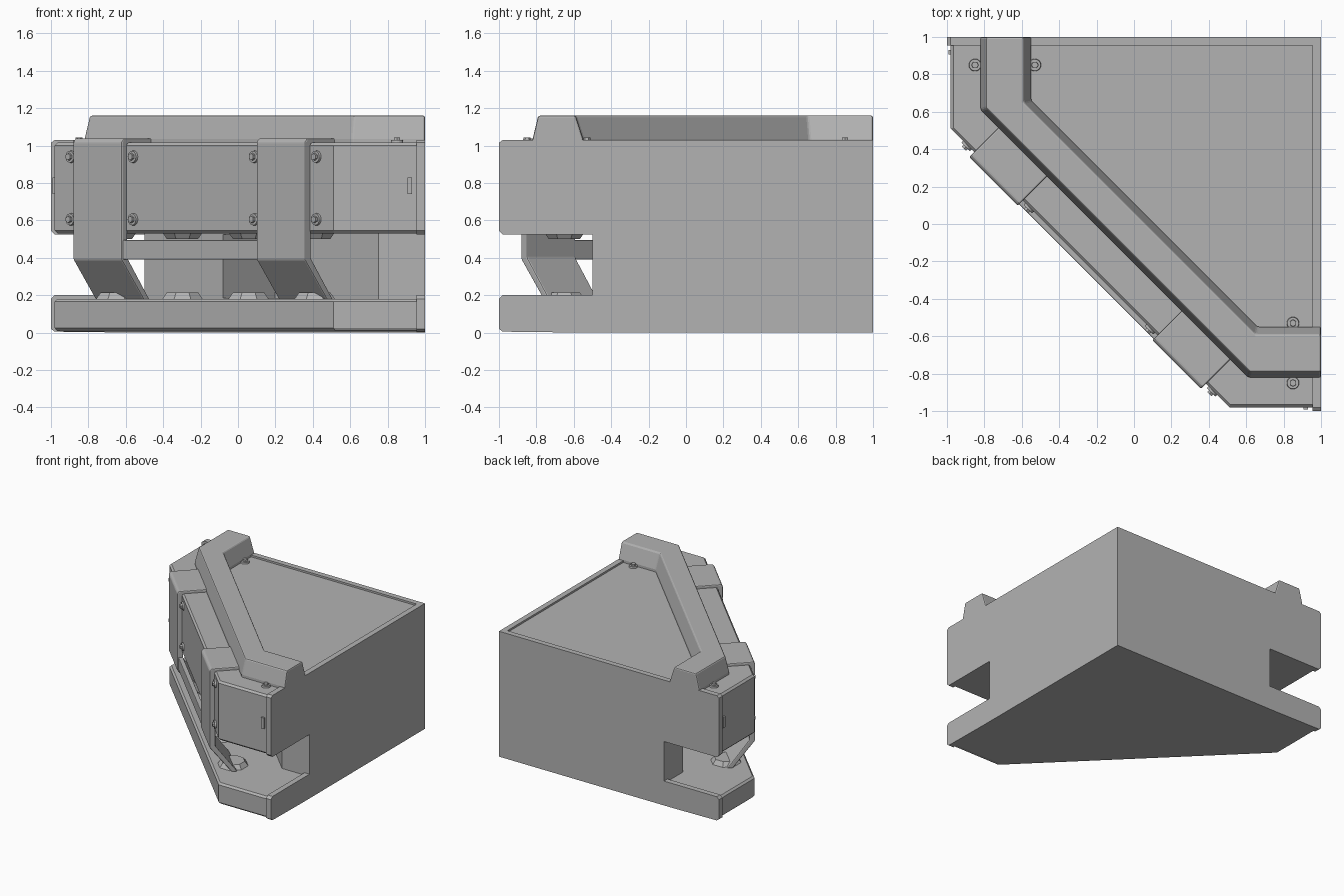
import bpy, bmesh, math
from mathutils import Matrix, Vector

if "Cube" in bpy.data.objects:
    bpy.data.objects.remove(bpy.data.objects["Cube"], do_unlink=True)

grey = bpy.data.materials.new("plain grey")
grey.use_nodes = True
grey.diffuse_color = (0.45, 0.45, 0.45, 1)
grey.node_tree.nodes["Principled BSDF"].inputs["Base Color"].default_value = grey.diffuse_color

DIAG = Matrix.Rotation(-math.pi / 4, 4, "Z")   # local x runs along the slanted face
SWAP = Matrix(((0, 1, 0, 0), (1, 0, 0, 0), (0, 0, 1, 0), (0, 0, 0, 1)))  # mirror over x = y


def finish(name, bm, matrix=Matrix(), bevel=0):
    bm.transform(matrix)
    bmesh.ops.recalc_face_normals(bm, faces=bm.faces)
    mesh = bpy.data.meshes.new(name)
    bm.to_mesh(mesh)
    bm.free()
    mesh.materials.append(grey)
    ob = bpy.data.objects.new(name, mesh)
    bpy.context.collection.objects.link(ob)
    if bevel:
        mod = ob.modifiers.new("soft edges", "BEVEL")
        mod.width, mod.segments, mod.limit_method = bevel, 2, "ANGLE"
    return ob


def loft(rings, closed=True):
    """Skin equal-length rings of points and cap both ends."""
    bm = bmesh.new()
    rows = [[bm.verts.new(p) for p in ring] for ring in rings]
    n = len(rows[0])
    for a, b in zip(rows, rows[1:]):
        for i in range(n):
            j = (i + 1) % n
            bm.faces.new((a[i], a[j], b[j], b[i]))
    bm.faces.new(rows[0])
    bm.faces.new(rows[-1])
    return bm


def prism(profile, x0, x1):
    return loft([[(x, y, z) for y, z in profile] for x in (x0, x1)])


def box(x0, x1, y0, y1, z0, z1):
    return prism([(y0, z0), (y1, z0), (y1, z1), (y0, z1)], x0, x1)


def cone(r1, r2, depth, sides, matrix):
    bm = bmesh.new()
    bmesh.ops.create_cone(bm, cap_ends=True, segments=sides, radius1=r1, radius2=r2,
                          depth=depth, matrix=matrix)
    return bm


def path(d, s, z, end):
    """Four points along the wall: inset d on the straights, x + y = s on the slant."""
    e = -1 + d
    return [(e, end, z), (e, s - e, z), (s - e, e, z), (end, e, z)]


# Body: base slab, deep recess and upper wall in one stack
stack = [(0.06, -0.42, 0.005), (0.03, -0.45, 0.01), (0.02, -0.47, 0.025), (0.02, -0.47, 0.165),
         (0.035, -0.45, 0.18), (0.5, 0.25, 0.18), (0.5, 0.25, 0.53), (0.035, -0.45, 0.53),
         (0.02, -0.47, 0.545), (0.02, -0.47, 1.0), (0.035, -0.45, 1.015)]
body = finish("wall_body", loft([path(d, s, z, 0.99) + [(0.99, 0.99, z)] for d, s, z in stack]))

# Niche in the slanted recess wall
cutter = finish("niche_cutter", box(-0.29, 0.29, 0.1, 0.57, 0.185, 0.525), DIAG)
cutter.hide_render = True
mod = body.modifiers.new("niche", "BOOLEAN")
mod.operation, mod.object, mod.solver = "DIFFERENCE", cutter, "EXACT"
bpy.context.view_layer.objects.active = body
bpy.ops.object.modifier_apply(modifier=mod.name)
bpy.data.objects.remove(cutter, do_unlink=True)

# Flat end plates with the C-shaped outline
outline = [(-1, 0.02), (-0.98, 0.005), (-0.57, 0), (1, 0), (1, 1.03), (-0.98, 1.03), (-1, 1.015),
           (-1, 0.545), (-0.98, 0.525), (-0.5, 0.525), (-0.5, 0.2), (-0.98, 0.2), (-1, 0.18)]
for name, m in (("left_end_plate", Matrix()), ("back_end_plate", SWAP)):
    finish(name, prism(outline, 0.955, 1), m)

# Raised ridge along the top
ridge = [(0.18, -0.21, 1.0), (0.18, -0.21, 1.035), (0.21, -0.17, 1.16),
         (0.41, 0.06, 1.16), (0.45, 0.11, 1.035), (0.45, 0.11, 1.0)]
finish("top_ridge", loft(list(zip(*[path(d, s, z, 1) for d, s, z in ridge]))), bevel=0.01)

# Bent straps over the slanted face
strap = [(-0.37, 1.02), (-0.355, 1.038), (-0.14, 1.038), (-0.14, 1.005), (-0.325, 1.005),
         (-0.325, 0.4), (-0.155, 0.175), (-0.2, 0.175), (-0.37, 0.39)]
for side, label in ((-1, "right"), (1, "left")):
    mid = side * 0.693
    finish(label + "_strap", prism(strap, mid - 0.184, mid + 0.184), DIAG, 0.008)

# Cross bar between the straps
finish("cross_bar", box(-0.53, 0.53, -0.36, -0.325, 0.39, 0.495), DIAG, 0.006)

# Pads on the floor and ceiling of the recess
for u in (-0.75, -0.25, 0.25, 0.75):
    for name, z, r1, r2 in (("floor_pad", 0.195, 0.12, 0.09), ("ceiling_pad", 0.52, 0.09, 0.12)):
        m = Matrix.Translation((u, -0.17, z)) @ Matrix.Rotation(math.pi / 8, 4, "Z")
        finish(name, cone(r1, r2, 0.04, 8, m), DIAG)


def bolt(place):
    """Round washer and hexagonal head, pointing along local z."""
    finish("bolt_washer", cone(0.034, 0.031, 0.018, 20, Matrix()), place)
    finish("bolt_head", cone(0.02, 0.018, 0.018, 6, Matrix.Translation((0, 0, 0.014))), place)


# Bolts beside the straps
facing = Matrix.Rotation(math.pi / 2, 4, "X")
for mid in (-0.693, 0.693):
    for step in (-0.235, 0.235):
        for z in (0.605, 0.94):
            bolt(DIAG @ Matrix.Translation((mid + step, -0.336, z)) @ facing)

# Bolts on both sides of the ridge, and the small catches by the ends
for m in (Matrix(), SWAP):
    for y in (-0.85, -0.53):
        bolt(m @ Matrix.Translation((0.85, y, 1.02)))
    finish("catch", box(0.905, 0.93, -0.993, -0.97, 0.74, 0.83), m)
